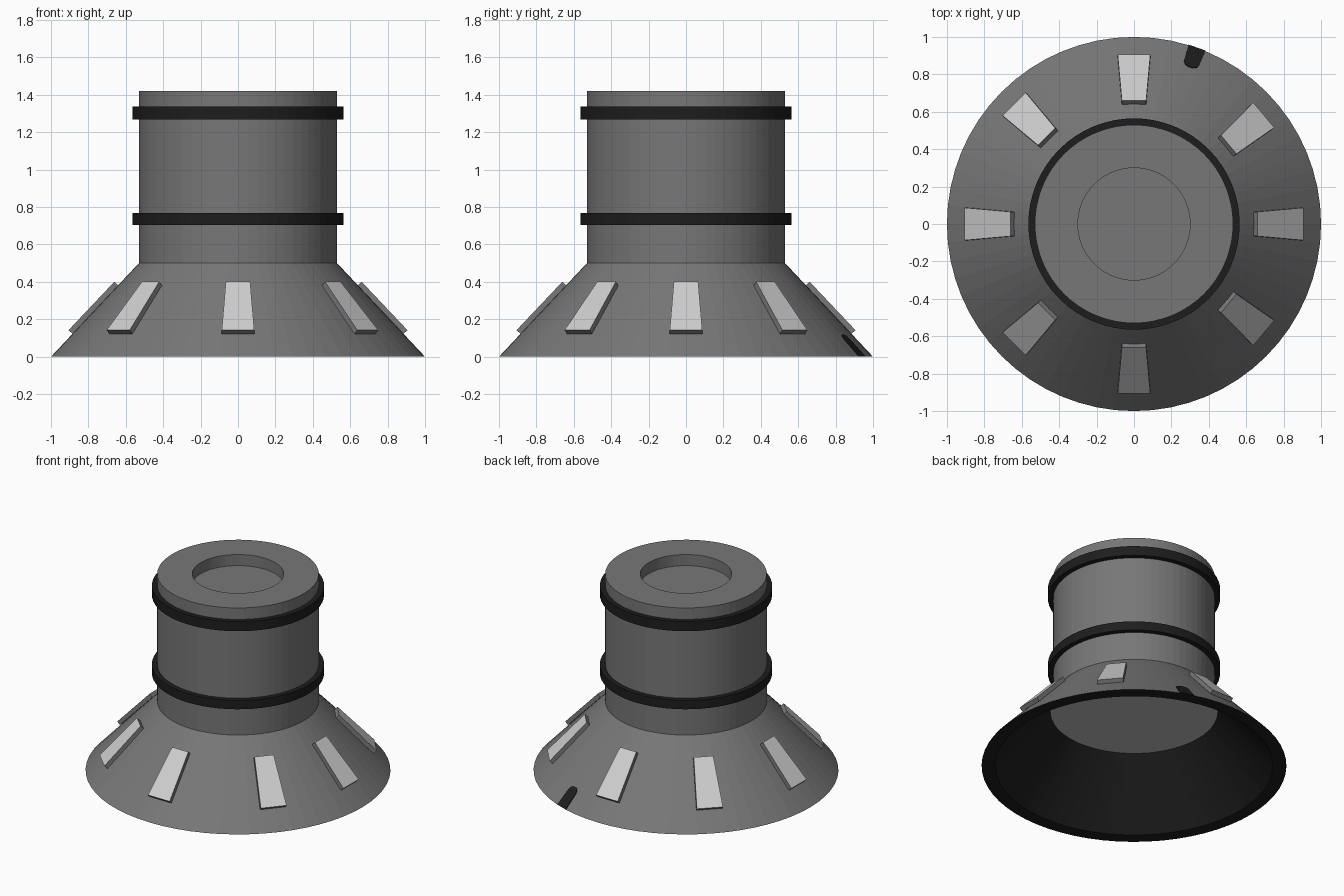
import bpy, bmesh, math
from mathutils import Vector, Matrix

if "Cube" in bpy.data.objects:
    bpy.data.objects.remove(bpy.data.objects["Cube"])

SEG = 64


def material(name, v):
    m = bpy.data.materials.new(name)
    m.diffuse_color = (v, v, v, 1)
    m.use_nodes = True
    m.node_tree.nodes["Principled BSDF"].inputs["Base Color"].default_value = m.diffuse_color
    return m


GREY = material("mid grey", 0.185)
DARK = material("near black", 0.0125)
LIGHT = material("light grey", 0.62)
PALE = material("pale grey", 0.49)


def make(name, bm, *mats):
    bmesh.ops.recalc_face_normals(bm, faces=bm.faces)
    me = bpy.data.meshes.new(name)
    bm.to_mesh(me)
    bm.free()
    for m in mats:
        me.materials.append(m)
    ob = bpy.data.objects.new(name, me)
    bpy.context.collection.objects.link(ob)
    return ob


def lathe(name, profile, mats, closed=False):
    """Revolve (r, z) points; open profiles are capped at both ends."""
    bm = bmesh.new()
    rings = []
    for r, z in profile:
        rings.append([bm.verts.new((r * math.cos(2 * math.pi * i / SEG),
                                    r * math.sin(2 * math.pi * i / SEG), z))
                      for i in range(SEG)])
    n = len(profile)
    for k in range(n if closed else n - 1):
        a, b = rings[k], rings[(k + 1) % n]
        for i in range(SEG):
            j = (i + 1) % SEG
            bm.faces.new((a[i], a[j], b[j], b[i]))
    if not closed:
        bm.faces.new(rings[0])
        bm.faces.new(rings[-1])
    return make(name, bm, *mats)


def prism(name, base, offset, side_mat, top_mat):
    """Extrude a flat outline along an offset vector; the far face is the top."""
    bm = bmesh.new()
    lo = [bm.verts.new(p) for p in base]
    hi = [bm.verts.new(Vector(p) + offset) for p in base]
    bm.faces.new(lo)
    bm.faces.new(hi).material_index = 1
    for i in range(len(lo)):
        j = (i + 1) % len(lo)
        bm.faces.new((lo[i], lo[j], hi[j], hi[i]))
    return make(name, bm, side_mat, top_mat)


# Barrel and flared skirt: grey shell with recessed cap and hollow underside
body = lathe("nozzle_body",
             [(0.55, 0.41), (0.91, 0), (1.0, 0), (0.53, 0.5), (0.53, 1.42),
              (0.30, 1.42), (0.30, 1.34)],
             (GREY, DARK, PALE))
for f in body.data.polygons:
    if f.normal.z < -0.1:
        # rim and hollow wall are dark, the hollow's roof is pale
        f.material_index = 2 if f.center.z > 0.4 else 1

# Two dark bands round the barrel
for name, z0, z1 in (("lower_band", 0.703, 0.767), ("upper_band", 1.268, 1.337)):
    lathe(name, [(0.52, z0), (0.565, z0), (0.565, z1), (0.52, z1)],
          (DARK,), closed=True)

# Eight tapered pads on the skirt: light outer face, grey edges
pad = [(0.885, -0.087, 0.122), (0.885, 0.087, 0.122),
       (0.64, 0.065, 0.381), (0.64, -0.065, 0.381)]
for i, angle in enumerate((0, 40, 90, 135, 180, 225, 270, 320)):
    turn = Matrix.Rotation(math.radians(angle), 3, 'Z')
    prism(f"skirt_pad_{i + 1}", [turn @ Vector(p) for p in pad],
          turn @ Vector((0.021, 0, 0.020)), GREY, LIGHT)

# Small round-topped dark mark on one facet at the skirt's rim
turn = Matrix.Rotation(math.radians(70.3125), 3, 'Z')
slope = Vector((-0.47, 0, 0.5)).normalized()
rim = Vector((math.cos(math.pi / SEG), 0, 0))
outline = [(0, -0.048), (0, 0.048), (0.125, 0.043), (0.148, 0.034),
           (0.160, 0.014), (0.160, -0.014), (0.148, -0.034), (0.125, -0.043)]
prism("rim_mark",
      [turn @ (rim + slope * s + Vector((0, w, 0))) for s, w in outline],
      turn @ Vector((0.003, 0, 0.0028)), DARK, DARK)
